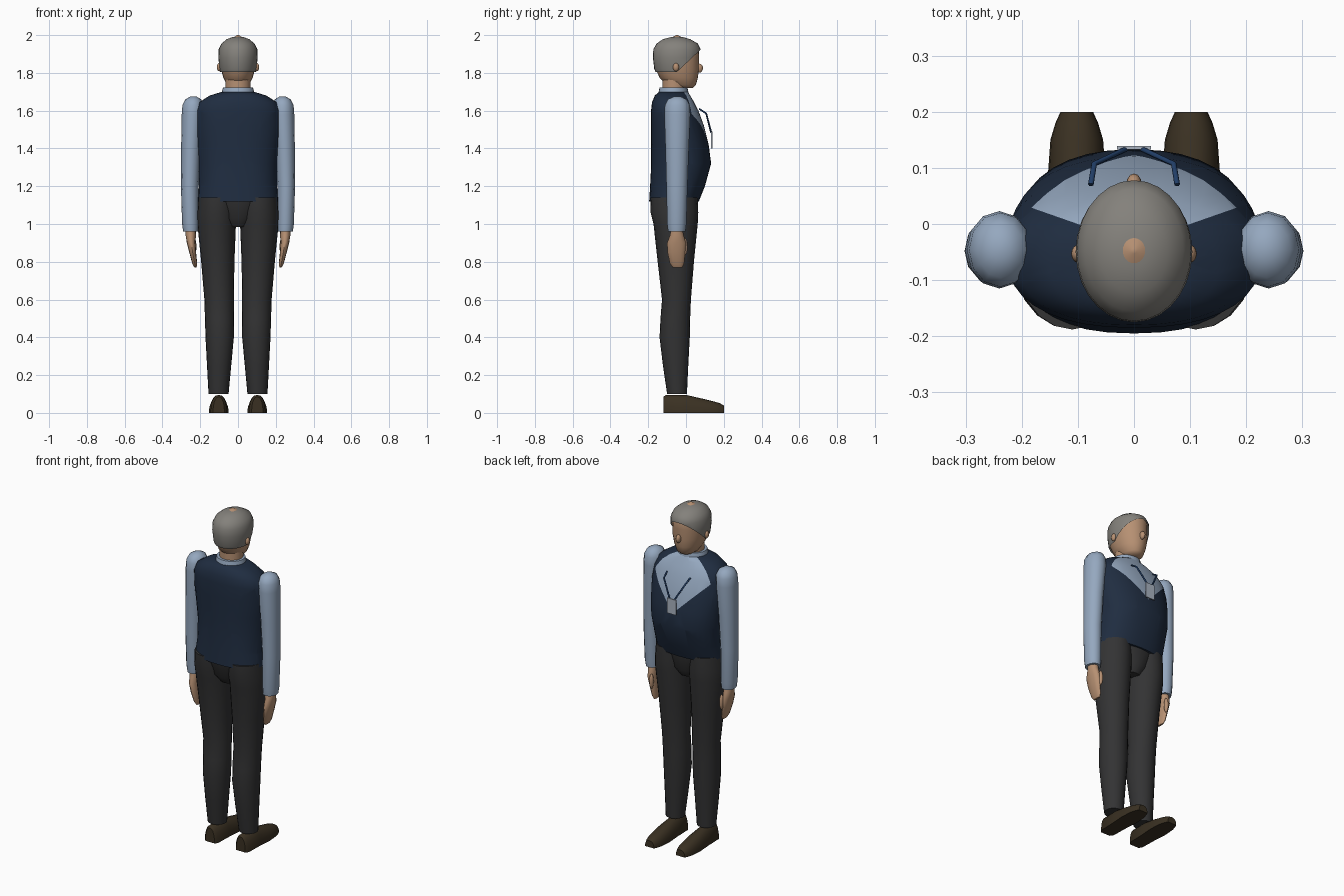
import bpy, bmesh
from math import cos, sin, pi
from mathutils import Vector

if "Cube" in bpy.data.objects:
    bpy.data.objects.remove(bpy.data.objects["Cube"])


def material(name, r, g, b):
    m = bpy.data.materials.new(name)
    m.use_nodes = True
    m.diffuse_color = (r, g, b, 1)
    bsdf = next(n for n in m.node_tree.nodes if n.type == "BSDF_PRINCIPLED")
    bsdf.inputs["Base Color"].default_value = (r, g, b, 1)
    return m


navy = material("navy_knit", .014, .026, .052)
shirt = material("pale_blue_cotton", .3, .39, .52)
trouser = material("charcoal_cloth", .033, .033, .034)
hair_grey = material("grey_hair", .23, .22, .2)
skin = material("skin", .47, .28, .17)
leather = material("brown_leather", .042, .03, .016)
ribbon = material("blue_ribbon", .016, .05, .14)
card = material("badge_card", .4, .45, .53)


def power(v, p):
    return abs(v) ** (2 / p) * (1 if v >= 0 else -1)


def finish(name, bm, mats, angle=50):
    bmesh.ops.recalc_face_normals(bm, faces=bm.faces)
    mesh = bpy.data.meshes.new(name)
    bm.to_mesh(mesh)
    bm.free()
    ob = bpy.data.objects.new(name, mesh)
    bpy.context.collection.objects.link(ob)
    for m in mats:
        mesh.materials.append(m)
    bpy.ops.object.select_all(action="DESELECT")
    ob.select_set(True)
    bpy.context.view_layer.objects.active = ob
    bpy.ops.object.shade_smooth_by_angle(angle=angle * pi / 180)
    return ob


def skin_rings(rings):
    """Bridge equal rings of points and cap both ends."""
    bm = bmesh.new()
    rows = [[bm.verts.new(p) for p in ring] for ring in rings]
    n = len(rows[0])
    for a, b in zip(rows, rows[1:]):
        for i in range(n):
            j = (i + 1) % n
            bm.faces.new((a[i], a[j], b[j], b[i]))
    bm.faces.new(rows[0])
    bm.faces.new(rows[-1])
    return bm


def loft(sections, sides=24, p=2, side=1, grow=0):
    """Sections are (z, centre x, half width, back y, front y)."""
    rings = []
    for z, cx, rx, y0, y1 in sections:
        cy, ry = (y0 + y1) / 2, (y1 - y0) / 2 + grow
        angles = [2 * pi * i / sides for i in range(sides)]
        rings.append([(side * (cx + (rx + grow) * power(cos(a), p)),
                       cy + ry * power(sin(a), p), z) for a in angles])
    return skin_rings(rings)


def cut(bm, point, normal):
    geom = bm.verts[:] + bm.edges[:] + bm.faces[:]
    bmesh.ops.bisect_plane(bm, geom=geom, plane_co=point,
                           plane_no=Vector(normal).normalized(), dist=1e-5)


def blob(name, centre, size, mat):
    bm = bmesh.new()
    bmesh.ops.create_uvsphere(bm, u_segments=12, v_segments=8, radius=1)
    bmesh.ops.scale(bm, vec=size, verts=bm.verts)
    bmesh.ops.translate(bm, vec=centre, verts=bm.verts)
    return finish(name, bm, [mat])


# Torso: knitted vest with a V neck showing the shirt
torso = loft([
    (1.12, 0, .212, -.195, .068), (1.2, 0, .207, -.19, .1),
    (1.32, 0, .212, -.184, .133), (1.42, 0, .222, -.184, .12),
    (1.52, 0, .23, -.185, .095), (1.6, 0, .226, -.185, .066),
    (1.645, 0, .205, -.18, .043), (1.68, 0, .15, -.165, .022),
    (1.7, 0, .085, -.143, .01)], 36, 2.3)
for s in (1, -1):
    cut(torso, (0, 0, 1.4), (-s, 0, 1))
    cut(torso, (0, -.035, 0), (-.35 * s, 1, 0))
for f in torso.faces:
    c = f.calc_center_median()
    x = abs(c.x)
    f.material_index = int(c.z > 1.4 + x and c.y > .35 * x - .035)
finish("vest", torso, [navy, shirt])

# Collar and neck
finish("collar", loft([(1.69, 0, .087, -.147, .014),
                       (1.722, 0, .08, -.14, .008)]), [shirt], 30)
finish("neck", loft([(1.68, 0, .066, -.125, -.005),
                     (1.8, 0, .066, -.125, .01)]), [skin])

# Head and hair shell sharing one profile
head = [
    (1.72, 0, .04, -.06, .035), (1.735, 0, .058, -.1, .052),
    (1.775, 0, .078, -.14, .063), (1.82, 0, .09, -.16, .068),
    (1.88, 0, .096, -.167, .068), (1.925, 0, .094, -.165, .07),
    (1.955, 0, .08, -.148, .055), (1.978, 0, .052, -.115, .015),
    (1.99, 0, .02, -.07, -.025)]
finish("head", loft(head + [(2, 0, .005, -.053, -.043)]), [skin])
hair = loft(head, 28, grow=.008)
cut(hair, (0, 0, 1.805), (0, 0, 1))
cut(hair, (0, 0, 1.85), (0, -.94, 1))
bare = [f for f in hair.faces
        if f.calc_center_median().z
        < max(1.805, 1.85 + .94 * f.calc_center_median().y)]
bmesh.ops.delete(hair, geom=bare, context="FACES")
finish("hair", hair, [hair_grey])
blob("nose", (0, .07, 1.825), (.014, .02, .024), skin)

# Seat of the trousers
finish("trouser_seat", loft([(.985, 0, .06, -.13, .02),
                             (1.03, 0, .1, -.165, .05),
                             (1.13, 0, .18, -.185, .06)]), [trouser], 40)

for s, label in ((1, "left"), (-1, "right")):
    # Trouser leg
    finish(label + "_leg", loft([
        (.1, .103, .053, -.1, .005), (.25, .1, .064, -.122, .012),
        (.4, .097, .075, -.14, .02), (.5, .098, .077, -.135, .022),
        (.6, .1, .078, -.127, .026), (.8, .107, .088, -.15, .042),
        (1, .113, .102, -.172, .062), (1.06, .112, .103, -.187, .065),
        (1.14, .11, .1, -.188, .062)], 20, side=s), [trouser])

    # Shoe, lofted from heel to toe with a flat sole
    shoe = []
    for y, w, h in ((-.12, .03, .08), (-.105, .043, .09), (0, .046, .09),
                    (.08, .052, .072), (.15, .047, .055), (.18, .038, .046),
                    (.2, .029, .034)):
        arc = [pi * i / 10 for i in range(11)]
        shoe.append([(s * .102 + w * power(cos(a), 2.2), y,
                      .005 + h * power(sin(a), 2.2)) for a in arc]
                    + [(s * .102 - w, y, 0), (s * .102 + w, y, 0)])
    finish(label + "_shoe", skin_rings(shoe), [leather], 40)

    # Sleeve with rounded shoulder
    finish(label + "_sleeve", loft([
        (.96, .25, .04, -.095, -.003), (1, .252, .044, -.1, .002),
        (1.2, .255, .047, -.104, .008), (1.4, .249, .052, -.109, .015),
        (1.58, .24, .058, -.115, .023), (1.63, .238, .056, -.112, .02),
        (1.66, .237, .042, -.096, .004), (1.675, .236, .016, -.063, -.028)],
        12, side=s), [shirt])

    # Hand curling inwards, and thumb
    finish(label + "_hand", loft([
        (.77, .225, .006, -.07, -.02), (.79, .229, .013, -.085, -.01),
        (.85, .24, .018, -.098, -.004), (.9, .248, .023, -.1, 0),
        (.94, .25, .027, -.085, -.012), (.97, .25, .028, -.08, -.018)],
        12, side=s), [skin])
    blob(label + "_thumb", (s * .232, -.005, .88), (.012, .014, .045), skin)
    blob(label + "_ear", (s * .1, -.053, 1.83), (.012, .016, .022), skin)

    # Lanyard strap
    curve = bpy.data.curves.new(label + "_strap", "CURVE")
    curve.dimensions = "3D"
    curve.bevel_depth = .005
    curve.bevel_resolution = 1
    curve.use_fill_caps = True
    path = ((.077, .07, 1.61), (.071, .107, 1.585), (.015, .133, 1.485))
    spline = curve.splines.new("POLY")
    spline.points.add(len(path) - 1)
    for point, (x, y, z) in zip(spline.points, path):
        point.co = (s * x, y, z, 1)
    curve.materials.append(ribbon)
    strap = bpy.data.objects.new(label + "_strap", curve)
    bpy.context.collection.objects.link(strap)

# Badge hanging from the straps
badge = bmesh.new()
bmesh.ops.create_cube(badge, size=1)
bmesh.ops.scale(badge, vec=(.06, .006, .09), verts=badge.verts)
bmesh.ops.translate(badge, vec=(0, .136, 1.445), verts=badge.verts)
finish("badge", badge, [card], 30)
